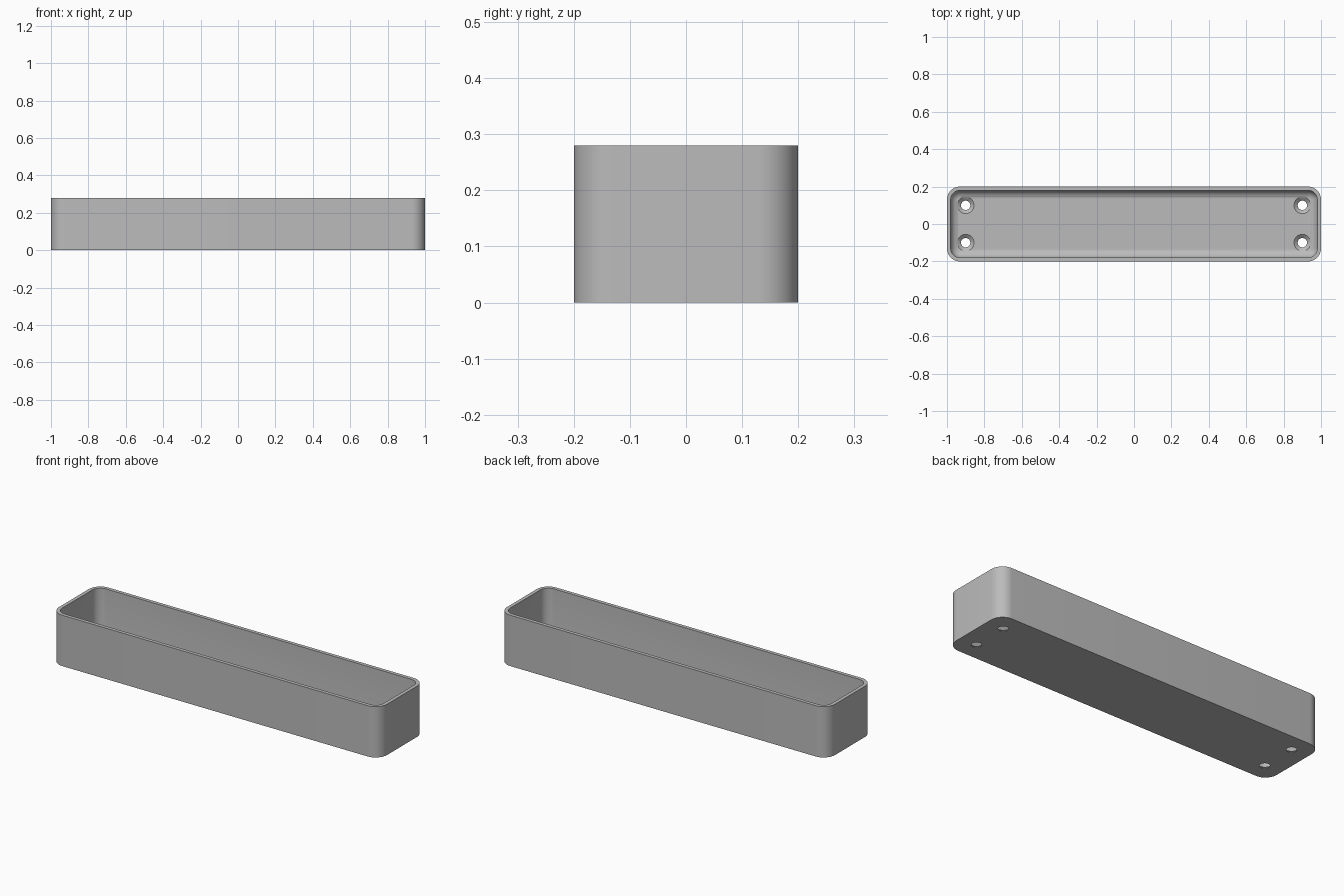
import bpy, bmesh
from math import sin, cos, pi, radians

if "Cube" in bpy.data.objects:
    bpy.data.objects.remove(bpy.data.objects["Cube"])

LENGTH, DEPTH, HEIGHT = 2.0, 0.4, 0.28
WALL, FLOOR, CORNER, FILLET = 0.02, 0.02, 0.07, 0.045

grey = bpy.data.materials.new("plain grey")
grey.use_nodes = True
grey.diffuse_color = (0.5, 0.5, 0.5, 1)
grey.node_tree.nodes["Principled BSDF"].inputs["Base Color"].default_value = (0.5, 0.5, 0.5, 1)


def rounded_loop(bm, inset, z, steps=12):
    """Ring of vertices around a rounded rectangle, shrunk by inset."""
    r = CORNER - inset
    verts = []
    for quarter, (sx, sy) in enumerate([(1, 1), (-1, 1), (-1, -1), (1, -1)]):
        for i in range(steps + 1):
            a = (quarter + i / steps) * pi / 2
            verts.append(bm.verts.new((sx * (LENGTH / 2 - CORNER) + r * cos(a),
                                       sy * (DEPTH / 2 - CORNER) + r * sin(a), z)))
    return verts


def loft(name, loops, bm):
    """Skin consecutive rings and cap both ends."""
    for a, b in zip(loops, loops[1:]):
        for i in range(len(a)):
            j = (i + 1) % len(a)
            bm.faces.new((a[i], a[j], b[j], b[i]))
    bm.faces.new(loops[0][::-1])
    bm.faces.new(loops[-1])
    bmesh.ops.recalc_face_normals(bm, faces=bm.faces)
    mesh = bpy.data.meshes.new(name)
    bm.to_mesh(mesh)
    bm.free()
    mesh.materials.append(grey)
    obj = bpy.data.objects.new(name, mesh)
    bpy.context.collection.objects.link(obj)
    return obj


# Tray: outer wall, rim, inner wall, rounded inner floor edge
section = [(0, 0), (0, HEIGHT), (WALL, HEIGHT)]
for i in range(9):
    a = i / 8 * pi / 2
    section.append((WALL + FILLET * (1 - cos(a)), FLOOR + FILLET * (1 - sin(a))))
bm = bmesh.new()
tray = loft("tray", [rounded_loop(bm, inset, z) for inset, z in section], bm)

# Countersunk screw holes near the corners
bm = bmesh.new()
hole_section = [(0.025, -0.05), (0.025, 0.003), (0.047, FLOOR + 0.002), (0.047, 0.1)]
cutters = []
for sx in (-1, 1):
    for sy in (-1, 1):
        bm = bmesh.new()
        rings = [[bm.verts.new((sx * 0.9 + r * cos(k * pi / 16), sy * 0.1 + r * sin(k * pi / 16), z))
                  for k in range(32)] for r, z in hole_section]
        cutter = loft("screw_hole_cutter", rings, bm)
        cut = tray.modifiers.new("screw_hole", 'BOOLEAN')
        cut.operation, cut.solver, cut.object = 'DIFFERENCE', 'EXACT', cutter
        cutters.append(cutter)

# Apply the cuts, then remove the cutters
bpy.ops.object.select_all(action='DESELECT')
tray.select_set(True)
bpy.context.view_layer.objects.active = tray
for cut in list(tray.modifiers):
    bpy.ops.object.modifier_apply(modifier=cut.name)
for cutter in cutters:
    bpy.data.objects.remove(cutter)
bpy.ops.object.shade_smooth_by_angle(angle=radians(30))
